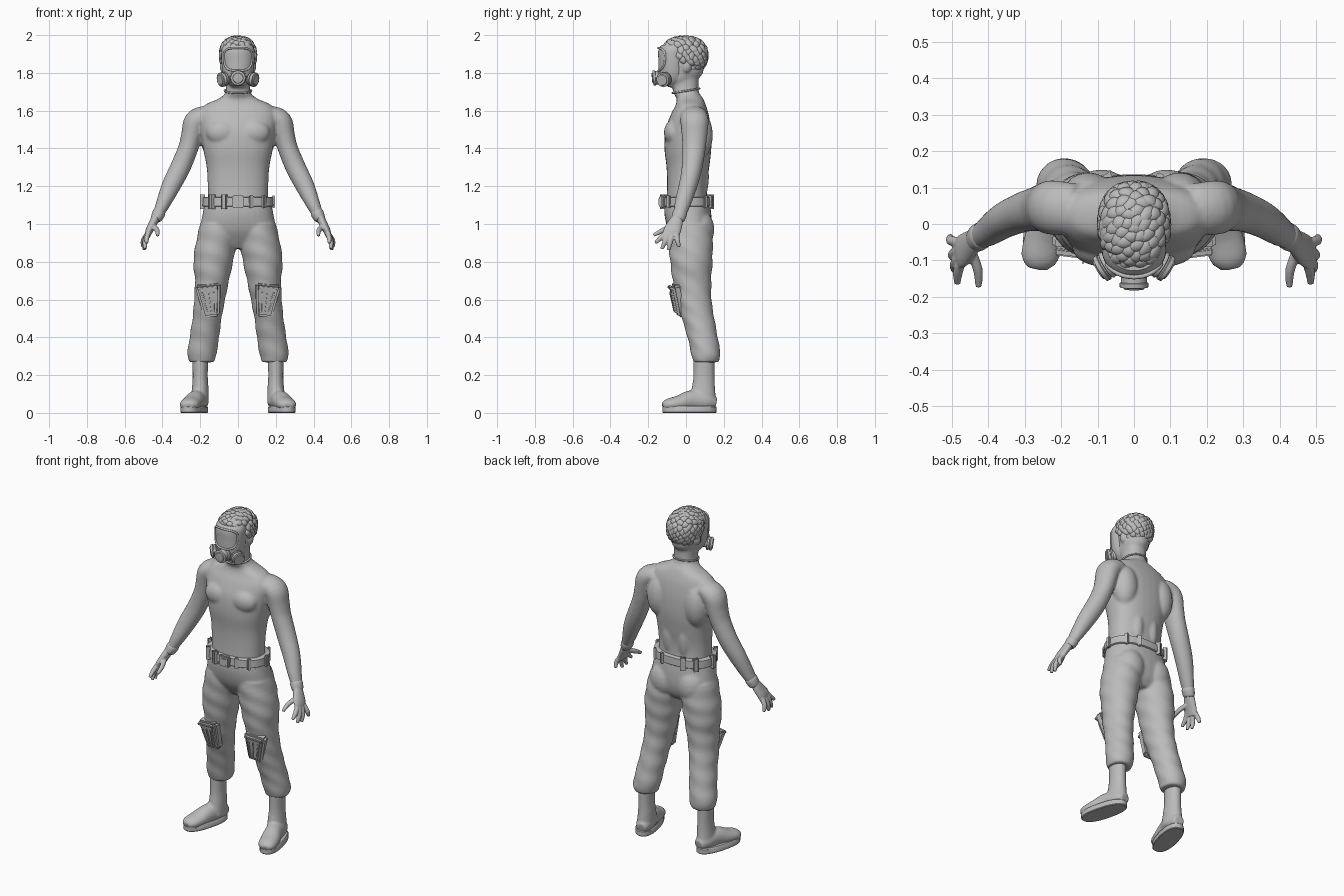
import bpy, bmesh, math, random
from mathutils import Vector, Matrix

random.seed(4)
if "Cube" in bpy.data.objects:
    bpy.data.objects.remove(bpy.data.objects["Cube"])

grey = bpy.data.materials.new("plain_grey")
grey.use_nodes = True
grey.diffuse_color = (.5, .5, .5, 1)
grey.node_tree.nodes["Principled BSDF"].inputs["Base Color"].default_value = (.5, .5, .5, 1)


def spline(sections, steps):
    """Smoothly interpolate the rows of a section table."""
    rows = [Vector(s) for s in sections]
    if steps == 1:
        return rows
    out = []
    for i in range(len(rows) - 1):
        a, b = rows[max(i - 1, 0)], rows[i]
        c, d = rows[i + 1], rows[min(i + 2, len(rows) - 1)]
        for k in range(steps):
            t = k / steps
            out.append(b + (c - a) * (t / 2) + (a * 2 - b * 5 + c * 4 - d) * (t * t / 2)
                       + (b * 3 - a - c * 3 + d) * (t ** 3 / 2))
    return out + [rows[-1]]


def loft(bm, sections, ref=None, n=24, power=2, steps=5, fold=0, turn=0):
    """Skin rings (x, y, z, rx, ry); without ref the rings stay level."""
    rows = spline(sections, steps)
    rings = []
    for i, row in enumerate(rows):
        centre = Vector(row[:3])
        side, front = Vector((1, 0, 0)), Vector((0, 1, 0))
        if ref:
            ahead, behind = rows[min(i + 1, len(rows) - 1)], rows[max(i - 1, 0)]
            along = (Vector(ahead[:3]) - Vector(behind[:3])).normalized()
            side = Vector(ref).cross(along).normalized()
            front = along.cross(side)
        elif turn:
            spin = Matrix.Rotation(turn, 3, 'Z')
            side, front = spin @ side, spin @ front
        ring = []
        for k in range(n):
            a = math.tau * k / n
            c, s = math.cos(a), math.sin(a)
            grow = 1 + fold * math.sin(60 * centre.z + 2 * a + 2 * math.sin(a))
            u = math.copysign(abs(c) ** (2 / power), c) * row[3] * grow
            v = math.copysign(abs(s) ** (2 / power), s) * row[4] * grow
            ring.append(bm.verts.new(centre + side * u + front * v))
        rings.append(ring)
    for a, b in zip(rings, rings[1:]):
        for k in range(n):
            bm.faces.new((a[k], a[k - 1], b[k - 1], b[k]))
    bm.faces.new(rings[0])
    bm.faces.new(rings[-1])


def mirrored(bm, side, sections, **options):
    loft(bm, [(side * s[0], *s[1:]) for s in sections], **options)


def turned(bm, origin, axis, profile):
    """A round part along an axis from (distance, radius) pairs."""
    axis = Vector(axis).normalized()
    loft(bm, [(*(Vector(origin) + axis * t), r, r) for t, r in profile], ref=(0, 0, 1), steps=1)


def ball(bm, centre, radii):
    shape = Matrix.Translation(centre) @ Matrix.Diagonal((*radii, 1))
    bmesh.ops.create_icosphere(bm, subdivisions=3, radius=1, matrix=shape)


def box(bm, centre, size, matrix=Matrix(), taper=1, bevel=.006):
    """Bevelled block, narrowed at its lower end by taper."""
    verts = bmesh.ops.create_cube(bm, size=1)["verts"]
    for v in verts:
        if v.co.z < 0:
            v.co.x *= taper
        v.co = matrix @ (Vector(centre) + Matrix.Diagonal(size) @ v.co)
    edges = list({e for v in verts for e in v.link_edges})
    bmesh.ops.bevel(bm, geom=edges, offset=bevel, segments=2, affect='EDGES')


def finish(name, bm, voxel=0, smooth=6):
    bmesh.ops.recalc_face_normals(bm, faces=bm.faces)
    mesh = bpy.data.meshes.new(name)
    bm.to_mesh(mesh)
    bm.free()
    ob = bpy.data.objects.new(name, mesh)
    bpy.context.collection.objects.link(ob)
    mesh.materials.append(grey)
    bpy.context.view_layer.objects.active = ob
    ob.select_set(True)
    bpy.ops.object.shade_smooth_by_angle(angle=math.radians(40))
    ob.select_set(False)
    if voxel:
        mod = ob.modifiers.new("blend", 'REMESH')
        mod.mode, mod.voxel_size, mod.use_smooth_shade = 'VOXEL', voxel, True
        soft = ob.modifiers.new("soften", 'SMOOTH')
        soft.factor, soft.iterations = .5, smooth


def tube(name, points, radius):
    curve = bpy.data.curves.new(name, 'CURVE')
    curve.dimensions, curve.bevel_depth, curve.bevel_resolution = '3D', radius, 2
    line = curve.splines.new('POLY')
    line.points.add(len(points) - 1)
    for p, co in zip(line.points, points):
        p.co = (*co, 1)
    line.use_cyclic_u = True
    curve.materials.append(grey)
    bpy.context.collection.objects.link(bpy.data.objects.new(name, curve))


# Torso, neck, head and arms blended into one skin
bm = bmesh.new()
loft(bm, [(0, .005, 1.08, .16, .11), (0, .005, 1.2, .16, .105), (0, .01, 1.3, .166, .113),
          (0, .01, 1.4, .185, .124), (0, .012, 1.5, .2, .12), (0, .02, 1.58, .205, .1),
          (0, .025, 1.63, .175, .08), (0, .02, 1.665, .1, .07), (0, 0, 1.7, .066, .068),
          (0, 0, 1.77, .063, .066)], power=2.3, n=32)
loft(bm, [(0, -.05, 1.725, .04, .05), (0, -.03, 1.76, .065, .085), (0, -.01, 1.8, .076, .1),
          (0, -.01, 1.86, .083, .108), (0, -.01, 1.92, .084, .11), (0, -.01, 1.96, .06, .08)])
for s in (1, -1):
    mirrored(bm, s, [(.16, .04, 1.58, .05, .07), (.222, .045, 1.545, .062, .075),
                     (.245, .045, 1.47, .056, .068), (.264, .042, 1.4, .053, .062),
                     (.305, .032, 1.3, .054, .055), (.355, .01, 1.2, .05, .049),
                     (.4, -.02, 1.1, .037, .042), (.432, -.04, 1.03, .025, .03)], ref=(0, 1, 0))
    ball(bm, (s * .085, -.065, 1.485), (.085, .052, .068))   # chest
    ball(bm, (s * .125, .07, 1.47), (.075, .072, .13))       # upper back
    ball(bm, (s * .05, .06, 1.25), (.05, .062, .15))         # lower back
    ball(bm, (s * .085, .005, 1.835), (.012, .022, .034))    # ear
finish("upper_body", bm, .008)
tube("neckline", [(.071 * math.cos(a), .072 * math.sin(a), 1.705 + .012 * math.sin(a))
                  for a in (math.tau * k / 32 for k in range(32))], .005)

# Hands with spread fingers, and glove cuffs
fingers = [((.476, -.11, .95), (.483, -.135, .925), (.484, -.163, .9)),
           ((.482, -.095, .945), (.492, -.112, .905), (.492, -.128, .868)),
           ((.484, -.073, .94), (.497, -.084, .9), (.496, -.092, .862)),
           ((.482, -.05, .945), (.502, -.045, .91), (.503, -.035, .878)),
           ((.448, -.07, .99), (.428, -.125, .965), (.426, -.172, .94))]
for s, label in ((1, "left"), (-1, "right")):
    bm = bmesh.new()
    mirrored(bm, s, [(.43, -.04, 1.045, .023, .028), (.452, -.058, 1., .022, .04),
                     (.472, -.075, .96, .019, .046), (.481, -.082, .93, .013, .042)], ref=(0, 1, 0))
    for joints in fingers:
        widths = (.014, .0135, .009)
        mirrored(bm, s, [(*j, w, w) for j, w in zip(joints, widths)], ref=(1, 0, 0), n=12)
    finish(label + "_hand", bm, .004, 4)
    bm = bmesh.new()
    mirrored(bm, s, [(.414, -.03, 1.068, .03, .034), (.42, -.033, 1.055, .034, .038),
                     (.432, -.041, 1.03, .03, .036), (.436, -.044, 1.02, .024, .03)], ref=(0, 1, 0))
    finish(label + "_glove_cuff", bm)

# Trousers: hips and two creased legs
bm = bmesh.new()
loft(bm, [(0, .005, 1.13, .172, .118), (0, .01, 1.05, .188, .124), (0, .02, .97, .2, .115),
          (0, .03, .91, .18, .09), (0, .03, .87, .1, .06)], power=2.3, n=32)
for s in (1, -1):
    ball(bm, (s * .09, .065, .97), (.09, .085, .11))
    mirrored(bm, s, [(.1, .02, 1., .1, .115), (.116, .025, .9, .107, .117),
                     (.131, .028, .8, .105, .112), (.138, .032, .7, .09, .102),
                     (.15, .042, .6, .082, .093), (.164, .064, .5, .077, .086),
                     (.178, .088, .4, .078, .08), (.191, .105, .31, .077, .077),
                     (.192, .105, .268, .066, .066)], n=32, fold=.022)
finish("trousers", bm, .008, 4)

# Belt, loops and buckle
bm = bmesh.new()
loft(bm, [(0, .006, 1.092, .182, .125), (0, .006, 1.096, .188, .13), (0, .006, 1.14, .185, .128),
          (0, .006, 1.144, .178, .12)], n=48, power=2.3, steps=1)
finish("belt", bm)
bm = bmesh.new()
for angle in (35, 60, 120, 145, 180, 0, 215, 240, 300, 325):
    a = math.radians(angle)
    c, d = math.cos(a), math.sin(a)
    reach = (abs(c / .188) ** 2.3 + abs(d / .13) ** 2.3) ** (-1 / 2.3)
    place = Matrix.Translation((reach * c, .006 + reach * d, 1.118)) @ Matrix.Rotation(a, 4, 'Z')
    box(bm, (0, 0, 0), (.018, .022, .068), place, bevel=.004)
finish("belt_loops", bm)
bm = bmesh.new()
box(bm, (0, -.128, 1.118), (.066, .026, .066))
box(bm, (0, -.14, 1.118), (.04, .012, .042), bevel=.004)
finish("buckle", bm)

# Knee pads with a raised panel and ribs
for s, label in ((1, "left"), (-1, "right")):
    bm = bmesh.new()
    pose = (Matrix.Translation((s * .15, -.045, .595)) @ Matrix.Rotation(s * .12, 4, 'Z')
            @ Matrix.Rotation(s * .1, 4, 'Y') @ Matrix.Rotation(.22, 4, 'X'))
    box(bm, (0, .008, 0), (.135, .05, .175), pose, .62, .012)
    box(bm, (0, -.016, .004), (.1, .018, .145), pose, .62, .007)
    for k in (-1, 0, 1):
        lean = pose @ Matrix.Rotation(k * .12, 4, 'Y')
        box(bm, (k * .025, -.026, 0), (.012, .01, .11), lean, .8, .003)
    box(bm, (0, -.022, .075), (.11, .02, .016), pose, 1, .004)
    finish(label + "_knee_pad", bm)

# Boots and soles, toes turned outward
for s, label in ((1, "left"), (-1, "right")):
    bm = bmesh.new()
    mirrored(bm, s, [(.2, .095, .3, .044, .056), (.2, .095, .2, .04, .056),
                     (.2, .092, .13, .044, .062), (.204, .085, .05, .05, .075)])
    mirrored(bm, s, [(.195, .158, .05, .03, .03), (.203, .11, .06, .048, .05),
                     (.222, .03, .064, .05, .056), (.245, -.04, .05, .055, .042),
                     (.26, -.095, .043, .05, .032), (.265, -.122, .036, .028, .018)], ref=(0, 0, 1))
    finish(label + "_boot", bm, .007, 5)
    bm = bmesh.new()
    mirrored(bm, s, [(.232, .018, 0, .056, .142), (.232, .018, .004, .06, .146),
                     (.232, .018, .03, .06, .146), (.232, .018, .036, .055, .14)],
             steps=1, power=2.4, n=40, turn=s * .26)
    finish(label + "_sole", bm)

# Hair: a cap covered in swept locks
centre, radii = Vector((0, -.008, 1.893)), Vector((.088, .112, .091))


def scalp(d, lift=1):
    size = sum(abs(c) ** 2.4 for c in d) ** (1 / 2.4)
    return centre + Vector([c * r * lift / size for c, r in zip(d, radii)])


bm = bmesh.new()
bmesh.ops.create_icosphere(bm, subdivisions=4, radius=1)
for v in bm.verts:
    v.co = scalp(v.co, .98)
finish("hair_cap", bm)
bm = bmesh.new()
count = 190
for k in range(count):
    z = 1 - 1.8 * (k + .5) / count
    a = k * math.pi * (3 - math.sqrt(5))
    d = Vector((math.cos(a) * math.sqrt(1 - z * z), math.sin(a) * math.sqrt(1 - z * z), z))
    if (d.y < -.25 and d.z < .5) or (abs(d.y) < .35 and d.z < -.35):
        continue
    sweep = Vector((-.8, -.45, 0)) if z > .5 else Vector((0, .25, -1))
    flow = (sweep - d * sweep.dot(d)).normalized()
    flow = (flow + d.cross(flow) * random.uniform(-.4, .4)) * random.uniform(.28, .42)
    path = [scalp(d - flow * .6, .97), scalp(d, 1.04), scalp(d + flow * .6, 1.06),
            scalp(d + flow * 1.2, 1.02)]
    loft(bm, [(*p, w, h) for p, w, h in zip(path, (.009, .018, .014, .002), (.004, .009, .008, .002))],
         ref=d, n=8, steps=3)
finish("hair_locks", bm)

# Breathing mask: face shell, visor rim, snout and two side filters
bm = bmesh.new()
loft(bm, [(0, -.065, 1.73, .04, .05), (0, -.07, 1.76, .066, .07), (0, -.07, 1.8, .08, .075),
          (0, -.07, 1.86, .087, .076), (0, -.07, 1.92, .087, .076), (0, -.062, 1.948, .074, .066)],
     n=40)
finish("mask_shell", bm)
rim = []
for k in range(48):
    a = math.tau * k / 48
    c, d = math.cos(a), math.sin(a)
    x = math.copysign(abs(c) ** .6, c) * (.074 + .007 * d)
    z = 1.872 + .06 * math.copysign(abs(d) ** .6, d)
    rim.append((x, -.07 - .076 * math.sqrt(1 - (x / .088) ** 2), z))
tube("visor_rim", rim, .006)
bm = bmesh.new()
turned(bm, (0, -.11, 1.778), (0, -1, -.08), [(0, .046), (.03, .044), (.036, .036), (.05, .036),
       (.052, .04), (.064, .039), (.066, .028), (.07, .026), (.071, .012)])
finish("mask_snout", bm)
for s, label in ((1, "left"), (-1, "right")):
    bm = bmesh.new()
    turned(bm, (s * .045, -.095, 1.772), (s * .82, -.5, -.15),
           [(0, .026), (.025, .026), (.027, .038), (.037, .039), (.039, .035), (.043, .035),
            (.045, .039), (.056, .038), (.058, .03), (.062, .028)])
    finish(label + "_filter", bm)
